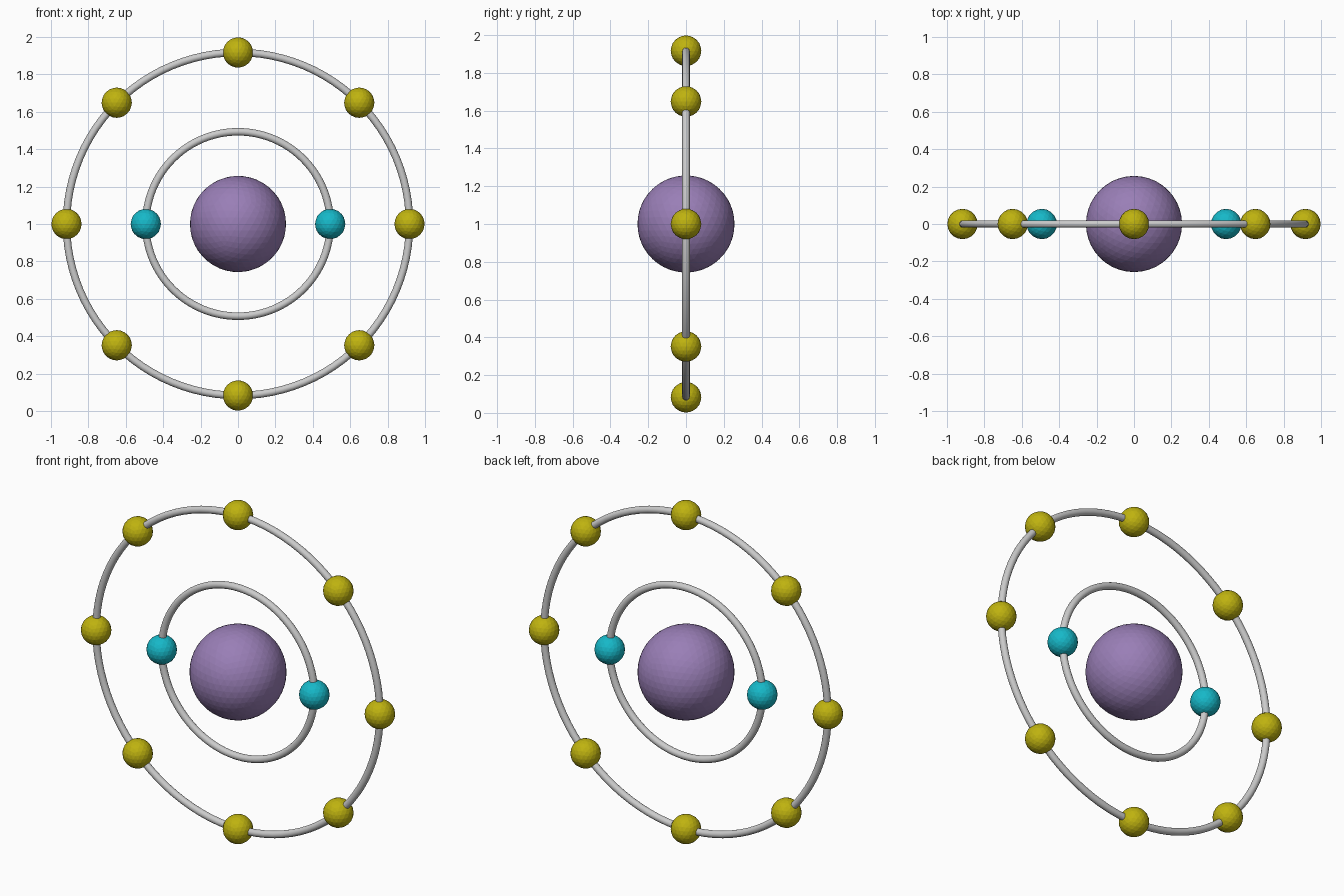
import bpy
from math import cos, sin, pi

if "Cube" in bpy.data.objects:
    bpy.data.objects.remove(bpy.data.objects["Cube"])

CENTRE_Z = 1.0
OUTER_R, INNER_R = 0.917, 0.493
TUBE_R = 0.02


def material(name, rgb):
    m = bpy.data.materials.new(name)
    m.diffuse_color = (*rgb, 1)
    m.use_nodes = True
    m.node_tree.nodes["Principled BSDF"].inputs["Base Color"].default_value = m.diffuse_color
    return m


def ball(name, x, z, radius, detail, mat):
    bpy.ops.mesh.primitive_ico_sphere_add(subdivisions=detail, radius=radius, location=(x, 0, z))
    ob = bpy.context.object
    ob.name = name
    ob.data.materials.append(mat)


def orbit(name, radius):
    bpy.ops.mesh.primitive_torus_add(major_radius=radius, minor_radius=TUBE_R,
                                     major_segments=96, minor_segments=16,
                                     location=(0, 0, CENTRE_Z), rotation=(pi / 2, 0, 0))
    bpy.context.object.name = name
    bpy.ops.object.shade_smooth()


def electrons(name, count, radius, mat):
    for i in range(count):
        a = 2 * pi * i / count
        ball(f"{name}_{i + 1}", radius * cos(a), CENTRE_Z + radius * sin(a), 0.081, 3, mat)


purple = material("purple", (0.32, 0.21, 0.47))
teal = material("teal", (0.008, 0.48, 0.58))
yellow = material("yellow", (0.52, 0.45, 0.005))

# Nucleus
ball("nucleus", 0, CENTRE_Z, 0.257, 4, purple)

# Orbit rings
orbit("inner_orbit", INNER_R)
orbit("outer_orbit", OUTER_R)

# Electrons spaced evenly on each ring
electrons("inner_electron", 2, INNER_R, teal)
electrons("outer_electron", 8, OUTER_R, yellow)
